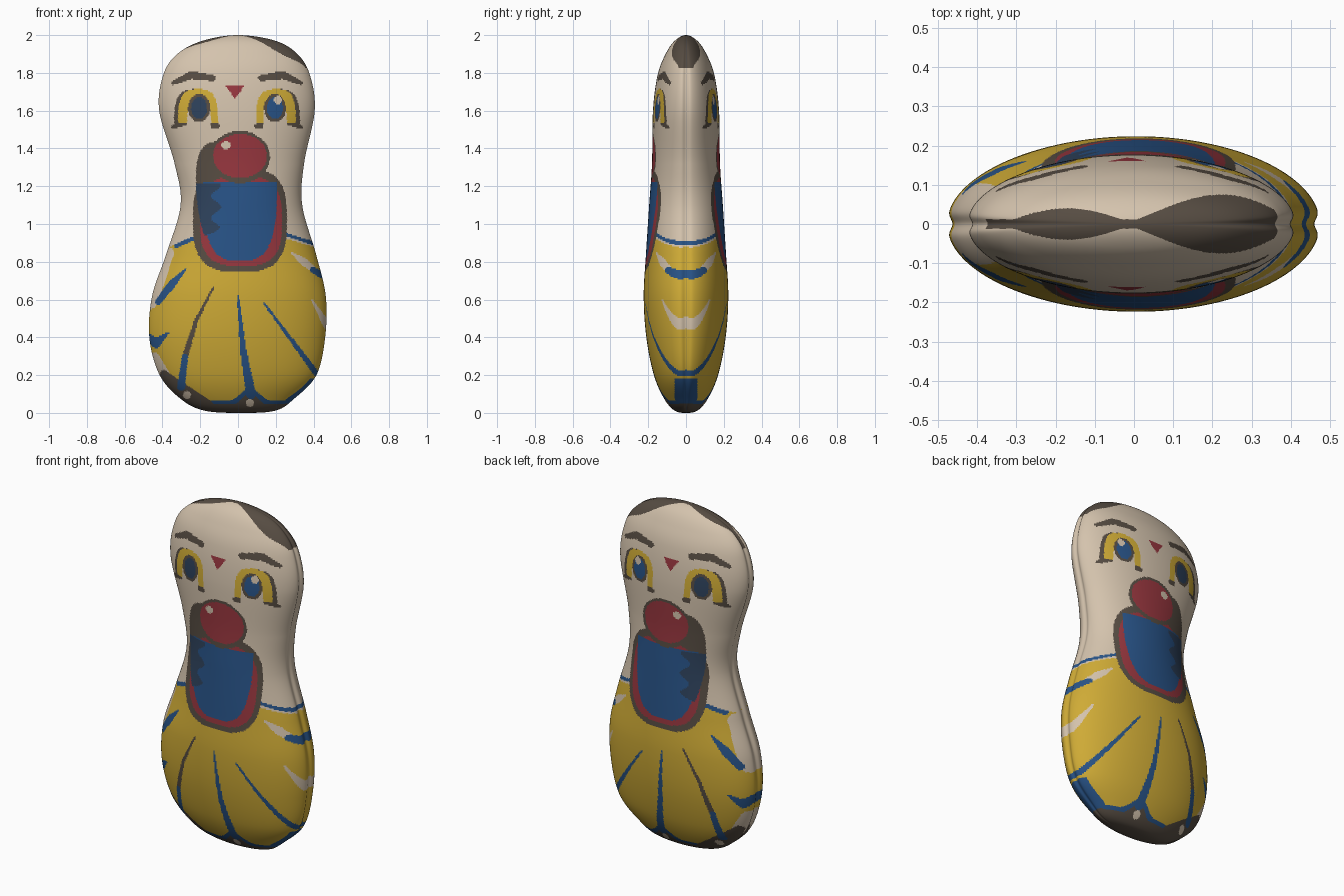
import bpy, bmesh, math
from mathutils import Vector

if "Cube" in bpy.data.objects:
    bpy.data.objects.remove(bpy.data.objects["Cube"])

# ---------- materials ----------
def lin(c):
    c /= 255
    return c / 12.92 if c < .04045 else ((c + .055) / 1.055) ** 2.4

COLOURS = {"skin_beige": (212, 195, 173), "yellow": (207, 171, 54), "blue": (40, 83, 135),
           "dark_brown": (86, 76, 66), "red": (150, 54, 62), "navy": (46, 66, 92)}
SKIN, YELLOW, BLUE, DARK, RED, NAVY = range(6)

# ---------- body profile: (height, left x, right x, half depth) ----------
ROWS = [Vector(r) for r in [
    (0, .02, .02, 0), (.012, -.18, .2, .06), (.074, -.307, .3, .115), (.2, -.42, .42, .17),
    (.4, -.475, .467, .21), (.62, -.46, .47, .224), (.84, -.385, .418, .212), (1.1, -.308, .344, .195),
    (1.32, -.34, .354, .18), (1.6, -.422, .411, .175), (1.79, -.4, .385, .15),
    (1.9, -.325, .318, .108), (1.97, -.19, .2, .06), (2, 0, 0, 0)]]

def ghost(r):
    return Vector((r[0], r[2], r[1], -r[3]))

def smooth_rows(count):
    """Catmull-Rom through the profile rows, resampled evenly along the outline."""
    p = [ghost(ROWS[1])] + ROWS + [ghost(ROWS[-2])]
    fine = []
    for i in range(1, len(p) - 2):
        a, b, c, d = p[i - 1:i + 3]
        for k in range(40):
            t = k / 40
            fine.append(.5 * (2 * b + (c - a) * t + (2 * a - 5 * b + 4 * c - d) * t * t
                              + (3 * b - a - 3 * c + d) * t ** 3))
    fine.append(ROWS[-1])
    dist = [0]
    for a, b in zip(fine, fine[1:]):
        dist.append(dist[-1] + math.hypot(b[0] - a[0], (b[2] - a[2] + a[1] - b[1]) / 2))
    out, j = [], 0
    for n in range(count + 1):
        s = dist[-1] * n / count
        while j < len(fine) - 2 and dist[j + 1] < s:
            j += 1
        out.append(fine[j].lerp(fine[j + 1], (s - dist[j]) / (dist[j + 1] - dist[j])))
    return out

# ---------- paint rules, in drawing units (189 per unit, x origin 238, y down from 414) ----------
LAYERS = []

def paint(mat, test):
    LAYERS.append((mat, test))

def oval(mat, cx, cy, rx, ry, n=2):
    paint(mat, lambda x, y: abs((x - cx) / rx) ** n + abs((y - cy) / ry) ** n < 1)

def cap(mat, cx, base, rx, h, n=3):
    """Half oval from a straight base; h > 0 hangs down, n = 1 is a triangle."""
    paint(mat, lambda x, y: (y - base) * h >= 0 and abs((x - cx) / rx) ** n + abs((y - base) / h) ** n < 1)

def stroke(mat, *pts):
    """Tapered brush line through (x, y, half width) points."""
    x0, x1 = min(p[0] - p[2] for p in pts), max(p[0] + p[2] for p in pts)
    def test(x, y):
        if not x0 <= x <= x1:
            return False
        for (ax, ay, aw), (bx, by, bw) in zip(pts, pts[1:]):
            dx, dy = bx - ax, by - ay
            t = max(0, min(1, ((x - ax) * dx + (y - ay) * dy) / (dx * dx + dy * dy)))
            if math.hypot(x - ax - t * dx, y - ay - t * dy) < aw + (bw - aw) * t:
                return True
        return False
    paint(mat, test)

# skirt with pale left edge, scalloped hem and dark base
def hem(x):
    return 402 - 13 * abs(math.cos(math.pi * (x - 250) / 67)) ** 6

paint(YELLOW, lambda x, y: y > 235 + 16 * ((x - 241) / 80) ** 2)
stroke(SKIN, (168, 254, 6), (150, 302, 8))
stroke(SKIN, (152, 362, 9), (172, 386, 4))
paint(BLUE, lambda x, y: y > hem(x))
paint(DARK, lambda x, y: y > min(405, hem(x) + 6))
stroke(DARK, (164, 375, 4), (178, 391, 9), (205, 409, 9))

# collar and pleats
stroke(BLUE, (176, 247, 2), (199, 237, 2))
stroke(BLUE, (284, 235, 1.5), (325, 248, 2))
stroke(BLUE, (185, 271, 1), (172, 285, 4), (158, 303, 3))
stroke(DARK, (213, 289, 1), (196, 322, 2), (185, 358, 3))
stroke(BLUE, (185, 358, 3), (181, 388, 4))
stroke(BLUE, (238, 297, 1), (243, 350, 3), (251, 395, 5))
stroke(BLUE, (264, 304, 1), (316, 374, 3), (326, 378, 3))
stroke(BLUE, (146, 336, 3), (156, 344, 5), (168, 334, 1))

# pale ribbons and hem spots
stroke(SKIN, (292, 254, 1), (304, 263, 4), (313, 270, 3))
stroke(BLUE, (313, 271, 3), (328, 279, 4))
stroke(SKIN, (312, 301, 1), (328, 328, 4))
for sx, sy in ((187, 396), (250, 404), (296, 404)):
    oval(SKIN, sx, sy, 4, 4)

# mouth: dark surround, red lip, blue opening with zigzag shade
oval(DARK, 224, 182, 28, 40, 3)
oval(DARK, 240, 221, 47, 52, 3)
oval(RED, 241, 222, 41, 45, 3)
cap(BLUE, 240, 183, 37, 79)
paint(NAVY, lambda x, y: 184 < y < 236 and 196 + 8 * ((y - 184) / 52) ** 2 < x
      < 216 + 5 * math.cos((y - 186) * math.pi / 11) - max(0, y - 228))

# nose and forehead mark
oval(DARK, 240, 158, 30, 26)
oval(RED, 240, 157, 27, 22)
oval(SKIN, 226, 146, 5, 4)
cap(RED, 235, 87, 9, 13, 1)

# eyes and brows; s points to the outer corner
for cx, s, pupil in ((199, -1, NAVY), (275, 1, BLUE)):
    stroke(DARK, (cx + s * 13, 124, 2), (cx + s * 26, 128, 2))
    stroke(DARK, (cx - s * 12, 127, 2), (cx - s * 19, 127, 2))
    cap(DARK, cx + s * 3, 125, 22, -35)
    cap(YELLOW, cx + s, 124, 20, -34)
    cap(SKIN, cx, 129, 12, -33)
    oval(DARK, cx, 109, 11, 14)
    oval(pupil, cx, 109, 8, 11)
    stroke(DARK, (cx + s * 26, 84, 2), (cx + s * 8, 76, 4), (cx - s * 14, 79, 3))
oval(SKIN, 278, 101, 4, 4)

def colour(c):
    if c.z > 1.83:   # hair patches along the crown seam
        half = .075 * math.sin(math.pi * min(1, (c.x + .03) / .45) ** 1.2) if c.x > 0 \
            else .04 * math.sin(math.pi * min(1, -c.x / .34))
        if abs(c.y) < max(half, .012):
            return DARK
    if c.z < .18 and c.x > .25 and abs(c.y) < .06:   # right end of the hem
        return BLUE if c.z > .05 else DARK
    x, y = 238 + c.x * 189, 414 - c.z * 189
    return next((mat for mat, test in reversed(LAYERS) if test(x, y)), SKIN)

# ---------- inflated body: front shell, mirrored to the back ----------
NR, NC = 340, 200
bm = bmesh.new()
grid = []
for z, l, r, d in smooth_rows(NR):
    cx, w = (l + r) / 2, (r - l) / 2
    row = []
    for k in range(NC + 1):
        t = math.pi * k / NC
        edge = min(t, math.pi - t)
        pinch = 1 - .03 * math.exp(-(edge / .09) ** 2)   # welded seam crease
        y = -d * math.sin(t) if 0 < k < NC else 0
        row.append(bm.verts.new((cx - w * math.cos(t) * pinch, y, max(0, min(2, z)))))
    grid.append(row)
for a, b in zip(grid, grid[1:]):
    for k in range(NC):
        bm.faces.new((a[k], a[k + 1], b[k + 1], b[k]))
bmesh.ops.remove_doubles(bm, verts=grid[0] + grid[-1], dist=1e-5)
for f in bm.faces:
    f.smooth = True
    f.material_index = colour(f.calc_center_median())
me = bpy.data.meshes.new("inflated_body")
bm.to_mesh(me)
bm.free()
for name, rgb in COLOURS.items():
    m = bpy.data.materials.new(name)
    m.diffuse_color = (*[lin(c) for c in rgb], 1)
    m.use_nodes = True
    m.node_tree.nodes["Principled BSDF"].inputs["Base Color"].default_value = m.diffuse_color
    me.materials.append(m)
body = bpy.data.objects.new("inflated_body", me)
bpy.context.collection.objects.link(body)
mir = body.modifiers.new("back_half", 'MIRROR')
mir.use_axis = (False, True, False)
mir.merge_threshold = 1e-5
